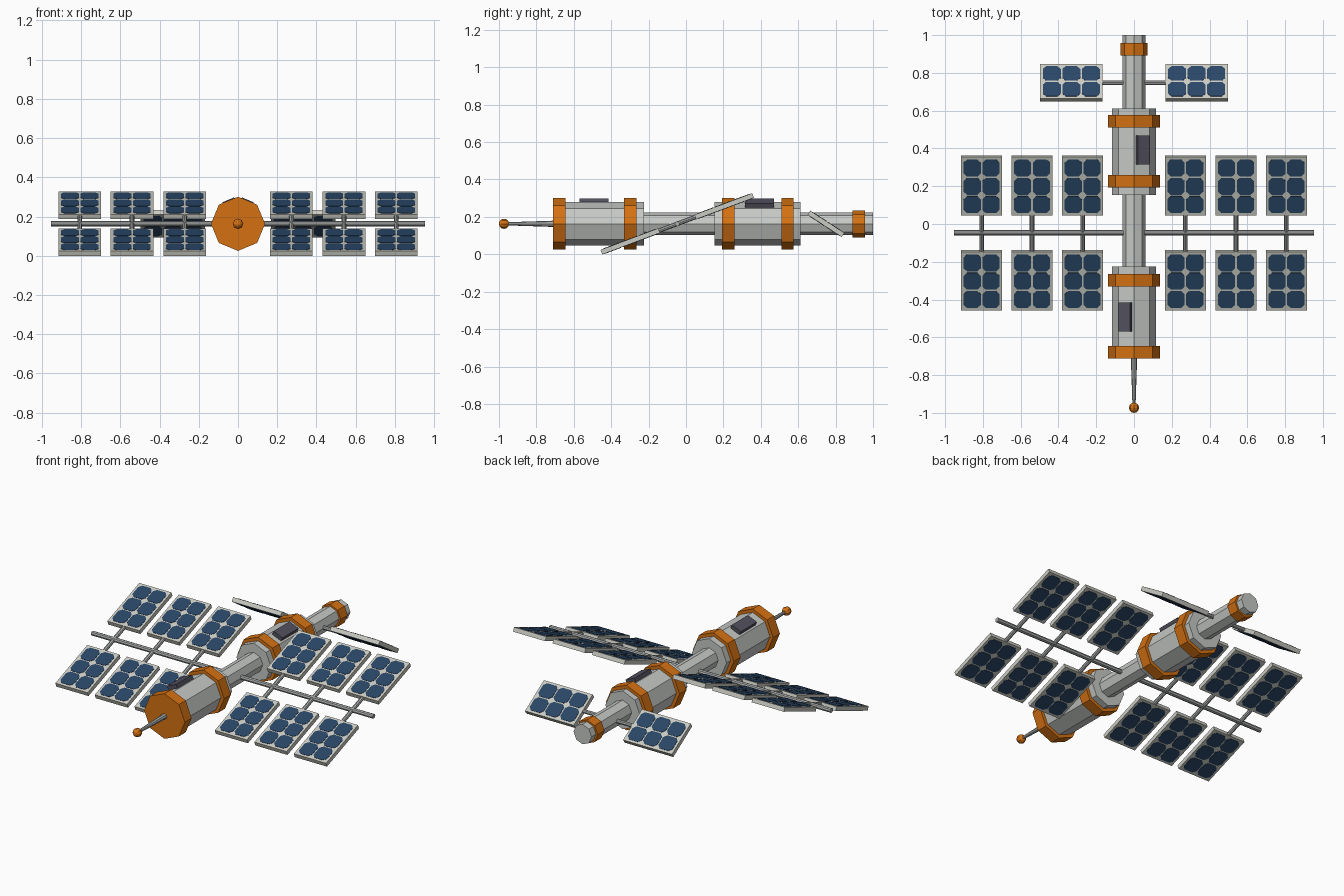
import bpy, bmesh, math
from mathutils import Matrix, Vector

if "Cube" in bpy.data.objects:
    bpy.data.objects.remove(bpy.data.objects["Cube"])

ZC = 0.163                      # height of the station axis
TILT = math.radians(20.5)       # main array tilt
TAIL_TILT = math.radians(-33)   # tail array tilt


def material(name, r, g, b):
    m = bpy.data.materials.new(name)
    m.diffuse_color = (r, g, b, 1)
    m.use_nodes = True
    m.node_tree.nodes["Principled BSDF"].inputs["Base Color"].default_value = m.diffuse_color
    return m


GREY = material("hull grey", 0.56, 0.58, 0.56)
ROD = material("rod grey", 0.40, 0.41, 0.41)
ORANGE = material("orange", 0.66, 0.165, 0.006)
FRAME = material("panel frame", 0.60, 0.60, 0.55)
CELL = material("solar blue", 0.022, 0.062, 0.135)
WINDOW = material("window dark", 0.085, 0.08, 0.11)

ALONG_X = Matrix.Rotation(math.pi / 2, 4, 'Y')
ALONG_Y = Matrix.Rotation(-math.pi / 2, 4, 'X')


def finish(name, bm, mats, matrix):
    bmesh.ops.recalc_face_normals(bm, faces=bm.faces)
    me = bpy.data.meshes.new(name)
    bm.to_mesh(me)
    bm.free()
    for m in mats:
        me.materials.append(m)
    ob = bpy.data.objects.new(name, me)
    ob.matrix_world = matrix
    bpy.context.collection.objects.link(ob)
    return ob


def rod(name, r1, r2, length, mat, matrix):
    bm = bmesh.new()
    bmesh.ops.create_cone(bm, cap_ends=True, segments=8,
                          radius1=r1, radius2=r2, depth=length)
    return finish(name, bm, [mat], matrix)


def y_tube(name, y0, y1, r, mat, r2=None):
    m = Matrix.Translation((0, (y0 + y1) / 2, ZC)) @ ALONG_Y
    return rod(name, r, r if r2 is None else r2, y1 - y0, mat, m)


def panel(name, w, d, nx, ny, matrix, t=0.026, margin=0.010, gap=0.008, ch=0.018):
    """Frame slab with chamfered cells on both sides."""
    bm = bmesh.new()
    bmesh.ops.create_cube(bm, size=1, matrix=Matrix.Diagonal((w, d, t, 1)))
    px, py = (w - 2 * margin) / nx, (d - 2 * margin) / ny
    a, b = (px - gap) / 2, (py - gap) / 2
    outline = [(a, b - ch), (a - ch, b), (ch - a, b), (-a, b - ch),
               (-a, ch - b), (ch - a, -b), (a - ch, -b), (a, ch - b)]
    for side in (1, -1):
        for i in range(nx):
            for j in range(ny):
                cx, cy = (i - (nx - 1) / 2) * px, (j - (ny - 1) / 2) * py
                top = [bm.verts.new((cx + x, cy + y, side * (t / 2 + 0.002))) for x, y in outline]
                low = [bm.verts.new((cx + x, cy + y, side * (t / 2 - 0.002))) for x, y in outline]
                faces = [bm.faces.new(top), bm.faces.new(low[::-1])]
                for k in range(8):
                    n = (k + 1) % 8
                    faces.append(bm.faces.new((top[k], low[k], low[n], top[n])))
                for f in faces:
                    f.material_index = 1
    return finish(name, bm, [FRAME, CELL], matrix)


# Core tube, two modules and their collars
y_tube("core_tube", -0.30, 1.0, 0.061, GREY)
y_tube("front_module", -0.70, -0.225, 0.117, GREY)
y_tube("rear_module", 0.153, 0.612, 0.117, GREY)
for i, y in enumerate((-0.678, -0.298, 0.226, 0.543)):
    y_tube(f"collar_{i + 1}", y - 0.033, y + 0.033, 0.138, ORANGE)
y_tube("tail_collar", 0.891, 0.957, 0.072, ORANGE)

# Nose antenna with ball tip
y_tube("antenna", -0.97, -0.70, 0.008, ROD, 0.017)
bm = bmesh.new()
bmesh.ops.create_uvsphere(bm, u_segments=8, v_segments=6, radius=0.027)
finish("antenna_ball", bm, [ORANGE], Matrix.Translation((0, -0.973, ZC)) @ ALONG_Y)

# Windows on the upper hull faces
for name, side, y in (("rear_window", 1, 0.392), ("front_window", -1, -0.492)):
    bm = bmesh.new()
    bmesh.ops.create_cube(bm, size=1, matrix=Matrix.Translation((0, 0, 0.112))
                          @ Matrix.Diagonal((0.066, 0.155, 0.04, 1)))
    finish(name, bm, [WINDOW], Matrix.Translation((0, y, ZC))
           @ Matrix.Rotation(side * math.radians(22.5), 4, 'Y'))

# Main solar array: cross boom, tilted struts, twelve panels
hub = Vector((0, -0.047, ZC))
rod("main_boom", 0.014, 0.014, 1.905, ROD, Matrix.Translation(hub) @ ALONG_X)
for sx in (1, -1):
    for i, x in enumerate((0.272, 0.54, 0.807)):
        base = Matrix.Translation(hub + Vector((sx * x, 0, 0))) @ Matrix.Rotation(TILT, 4, 'X')
        tag = f"{'right' if sx > 0 else 'left'}_{i + 1}"
        rod(f"panel_strut_{tag}", 0.012, 0.012, 0.23, ROD, base @ ALONG_Y)
        for sy, end in ((1, "rear"), (-1, "front")):
            panel(f"{end}_panel_{tag}", 0.218, 0.33, 2, 3,
                  base @ Matrix.Translation((0, sy * 0.268, 0)))

# Tail solar array: short boom and two panels
tail = Vector((0, 0.748, ZC))
rod("tail_boom", 0.012, 0.012, 0.36, ROD, Matrix.Translation(tail) @ ALONG_X)
for sx in (1, -1):
    panel(f"tail_panel_{'right' if sx > 0 else 'left'}", 0.33, 0.218, 3, 2,
          Matrix.Translation(tail + Vector((sx * 0.332, 0, 0)))
          @ Matrix.Rotation(TAIL_TILT, 4, 'X'))
